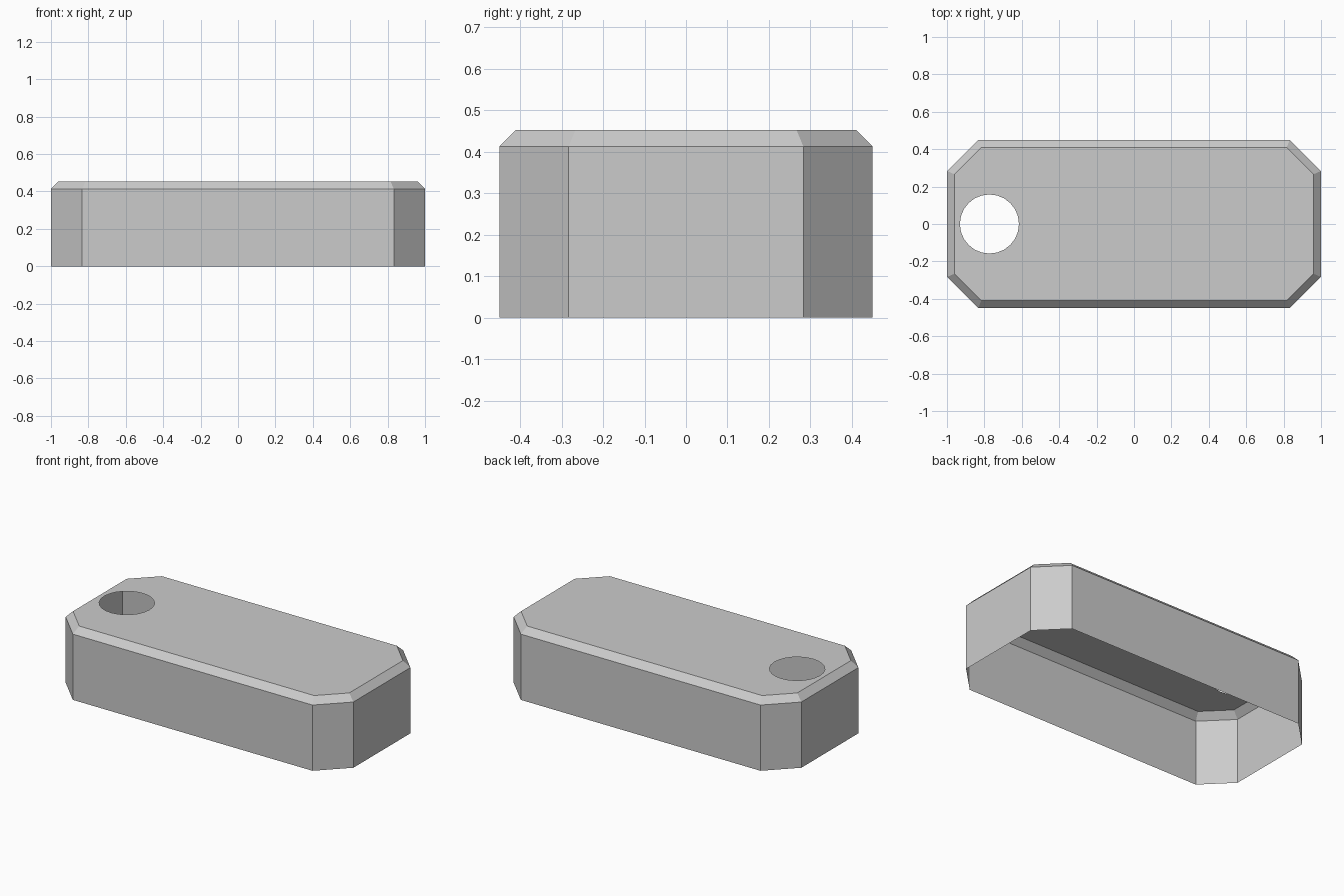
import bpy
import bmesh
from math import cos, sin, tau

if "Cube" in bpy.data.objects:
    bpy.data.objects.remove(bpy.data.objects["Cube"], do_unlink=True)

LENGTH, WIDTH, HEIGHT = 2.0, 0.9, 0.453
CORNER, BEVEL = 0.167, 0.04
HOLE_X, HOLE_RADIUS, HOLE_SIDES = -0.773, 0.158, 24

grey = bpy.data.materials.new("plain grey")
grey.use_nodes = True
colour = (0.6, 0.6, 0.6, 1)
grey.diffuse_color = colour
grey.node_tree.nodes["Principled BSDF"].inputs["Base Color"].default_value = colour


def ring(bm, points, z):
    """Closed loop of vertices at one height."""
    verts = [bm.verts.new((x, y, z)) for x, y in points]
    edges = [bm.edges.new((v, verts[i - 1])) for i, v in enumerate(verts)]
    return verts, edges


def octagon(inset):
    """Rectangle with cut corners, moved inward by an even distance."""
    x, y = LENGTH / 2 - inset, WIDTH / 2 - inset
    c = CORNER - inset * 0.586
    return [(x, c - y), (x, y - c), (x - c, y), (c - x, y),
            (-x, y - c), (-x, c - y), (c - x, -y), (x - c, -y)]


bm = bmesh.new()

# Side walls and sloped rim, open at the bottom
levels = [ring(bm, octagon(0), 0),
          ring(bm, octagon(0), HEIGHT - BEVEL),
          ring(bm, octagon(BEVEL), HEIGHT)]
for (low, _), (high, _) in zip(levels, levels[1:]):
    for i in range(len(low)):
        bm.faces.new((low[i - 1], low[i], high[i], high[i - 1]))

# Flat top with a round hole near one end
circle = [(HOLE_X + HOLE_RADIUS * cos(tau * i / HOLE_SIDES),
           HOLE_RADIUS * sin(tau * i / HOLE_SIDES)) for i in range(HOLE_SIDES)]
_, hole_edges = ring(bm, circle, HEIGHT)
bmesh.ops.triangle_fill(bm, use_beauty=True, edges=levels[-1][1] + hole_edges,
                        normal=(0, 0, 1))
bm.normal_update()
for face in bm.faces:
    if face.normal.z < -0.5:
        face.normal_flip()

mesh = bpy.data.meshes.new("hollow_cover")
bm.to_mesh(mesh)
bm.free()
mesh.materials.append(grey)
cover = bpy.data.objects.new("hollow_cover", mesh)
bpy.context.collection.objects.link(cover)
